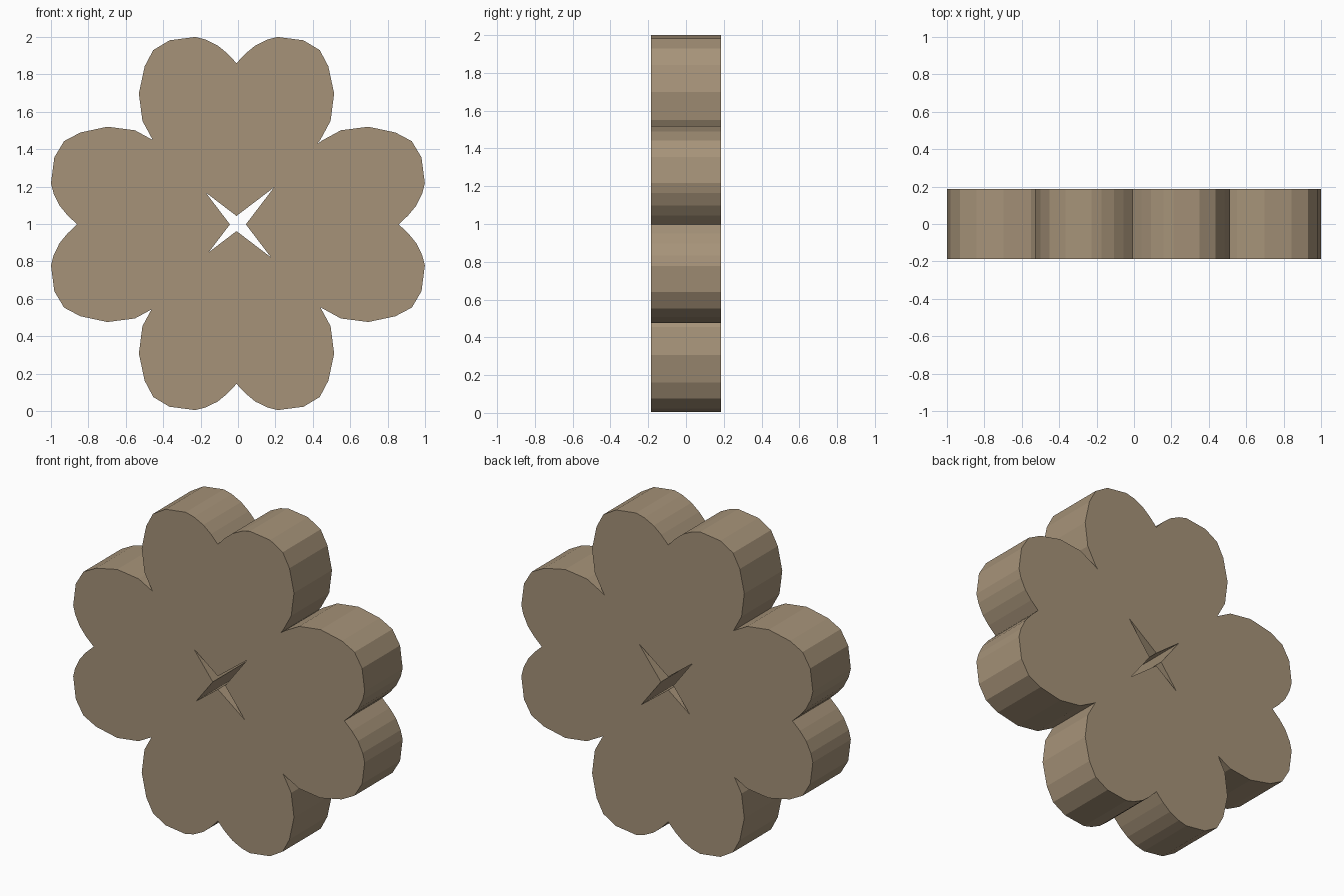
import bpy, bmesh, math
from mathutils import Matrix

if "Cube" in bpy.data.objects:
    bpy.data.objects.remove(bpy.data.objects["Cube"])

HALF_DEPTH = 0.186

# Right half of the heart outline: (across, along), from tip to top cusp
HALF = [(0, 0), (0.193, 0.147), (0.30, 0.232), (0.385, 0.322), (0.447, 0.405),
        (0.503, 0.508), (0.522, 0.655), (0.491, 0.80), (0.445, 0.887),
        (0.358, 0.939), (0.22, 0.957), (0.165, 0.943), (0.10, 0.911),
        (0.048, 0.868), (0, 0.817)]

# Mirror the half into a closed heart
OUTLINE = HALF + [(-s, t) for s, t in HALF[-2:0:-1]]

leaf_green_free = bpy.data.materials.new("tan")
leaf_green_free.diffuse_color = (0.38, 0.29, 0.19, 1)
leaf_green_free.use_nodes = True
leaf_green_free.node_tree.nodes["Principled BSDF"].inputs["Base Color"].default_value = leaf_green_free.diffuse_color


def heart_leaf(name, tip, angle):
    """Thick heart plate with its point at tip (x, z), turned clockwise by angle."""
    bm = bmesh.new()
    face = bm.faces.new([bm.verts.new((s, -HALF_DEPTH, t)) for s, t in OUTLINE])
    ext = bmesh.ops.extrude_face_region(bm, geom=[face], use_keep_orig=True)
    moved = [v for v in ext["geom"] if isinstance(v, bmesh.types.BMVert)]
    bmesh.ops.translate(bm, verts=moved, vec=(0, 2 * HALF_DEPTH, 0))
    bm.transform(Matrix.Translation((tip[0], 0, tip[1])) @
                 Matrix.Rotation(math.radians(angle), 4, 'Y'))
    bmesh.ops.recalc_face_normals(bm, faces=bm.faces[:])
    mesh = bpy.data.meshes.new(name)
    bm.to_mesh(mesh)
    bm.free()
    mesh.materials.append(leaf_green_free)
    obj = bpy.data.objects.new(name, mesh)
    bpy.context.collection.objects.link(obj)
    return obj


# Four overlapping hearts leave a small star-shaped hole between their points
heart_leaf("top_leaf", (-0.008, 1.043), 0)
heart_leaf("right_leaf", (0.042, 0.998), 90)
heart_leaf("bottom_leaf", (-0.008, 0.962), 180)
heart_leaf("left_leaf", (-0.043, 0.998), 270)
